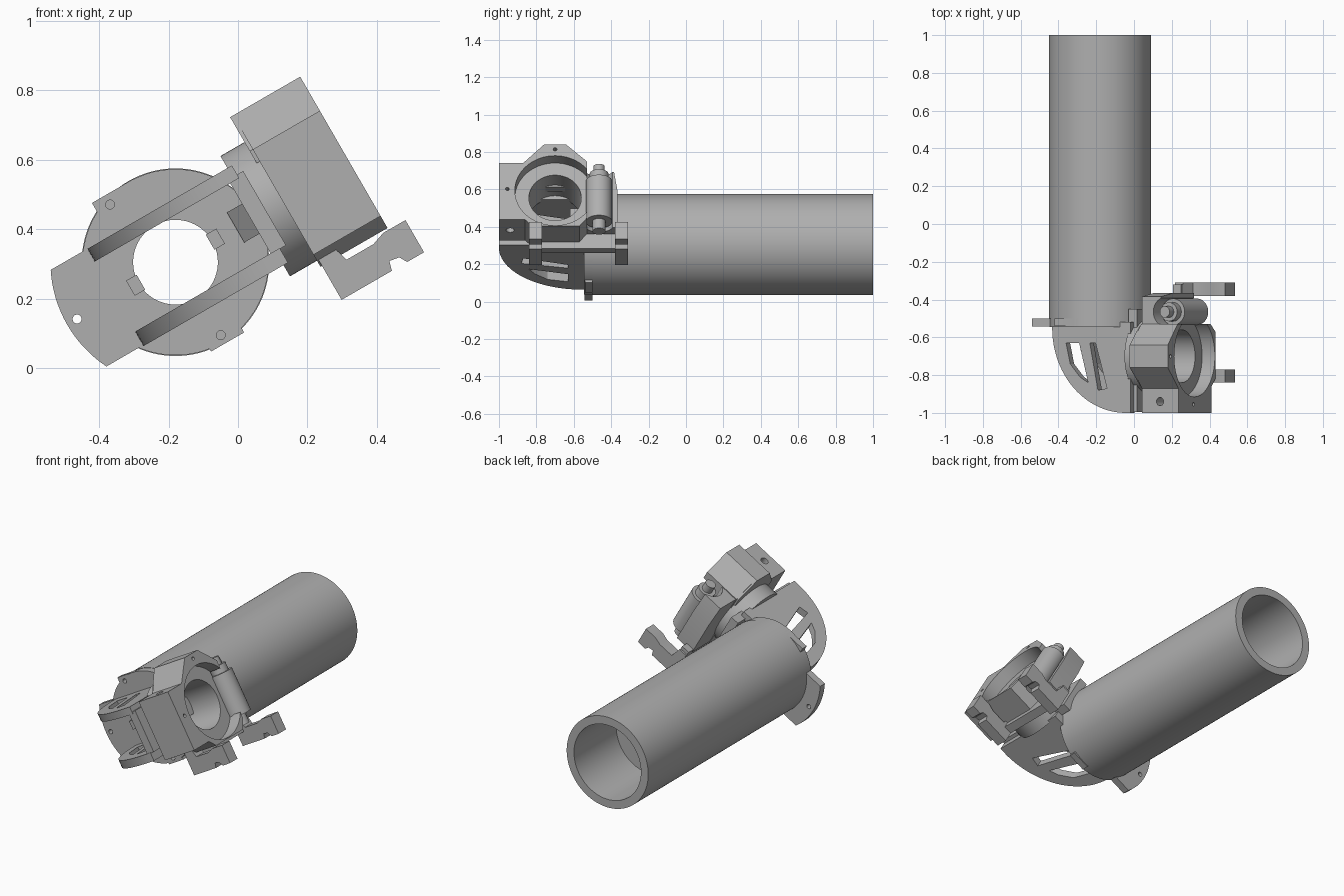
import bpy, bmesh, math
from mathutils import Matrix, Vector

old = bpy.data.objects.get("Cube")
if old:
    bpy.data.objects.remove(old, do_unlink=True)

grey = bpy.data.materials.new("mid_grey")
grey.use_nodes = True
COLOUR = (0.43, 0.43, 0.43, 1)
grey.diffuse_color = COLOUR
grey.node_tree.nodes["Principled BSDF"].inputs["Base Color"].default_value = COLOUR

# Everything is laid out around the tube axis in a frame tilted 30 degrees:
# u points to the eyepiece side, y along the tube, v across the rails
FRAME = Matrix.Translation((-0.18, 0, 0.305)) @ Matrix.Rotation(math.radians(-30), 4, 'Y')
PLACE = {
    'u': lambda p, t: (t, p[0], p[1]),
    'y': lambda p, t: (p[0], t, p[1]),
    'v': lambda p, t: (p[0], p[1], t),
}
parts = []


def prism(name, axis, outline, a, b):
    """Extrude a 2D outline along one axis of the tilted frame."""
    bm = bmesh.new()
    lo, hi = ([bm.verts.new(FRAME @ Vector(PLACE[axis](p, t))) for p in outline] for t in (a, b))
    bm.faces.new(lo)
    bm.faces.new(hi)
    for i in range(len(lo)):
        j = (i + 1) % len(lo)
        bm.faces.new((lo[i], lo[j], hi[j], hi[i]))
    bmesh.ops.recalc_face_normals(bm, faces=bm.faces)
    mesh = bpy.data.meshes.new(name)
    bm.to_mesh(mesh)
    bm.free()
    mesh.materials.append(grey)
    ob = bpy.data.objects.new(name, mesh)
    bpy.context.collection.objects.link(ob)
    parts.append(ob)
    return ob


def arc(c, r, start=0, end=360, n=64):
    full = end - start == 360
    steps = [math.radians(start + (end - start) * i / n) for i in range(n if full else n + 1)]
    return [(c[0] + r * math.cos(t), c[1] + r * math.sin(t)) for t in steps]


def cyl(name, axis, c, r, a, b, n=64):
    return prism(name, axis, arc(c, r, n=n), a, b)


def box(name, u, y, v):
    return prism(name, 'v', [(u[0], y[0]), (u[1], y[0]), (u[1], y[1]), (u[0], y[1])], *v)


def combine(ob, operation, *others):
    """Apply boolean operations and discard the helper solids."""
    for other in others:
        other.hide_render = True
        mod = ob.modifiers.new("solid", 'BOOLEAN')
        mod.operation = operation
        mod.solver = 'EXACT'
        mod.object = other
    deps = bpy.context.evaluated_depsgraph_get()
    mesh = bpy.data.meshes.new_from_object(ob.evaluated_get(deps))
    ob.modifiers.clear()
    ob.data = mesh
    for other in others:
        parts.remove(other)
        bpy.data.objects.remove(other, do_unlink=True)


AXIS = (0, 0)
PORT = (-0.7, 0)

# Main tube with a stepped bore
tube = cyl("main_tube", 'y', AXIS, 0.27, -0.5, 1.0, 96)
combine(tube, 'DIFFERENCE', cyl("wide_bore", 'y', AXIS, 0.222, 0.6, 1.1),
        cyl("narrow_bore", 'y', AXIS, 0.122, -0.7, 0.7))

# Mounting plate on the tube end, with ears and screw holes
plate = cyl("tube_plate", 'y', AXIS, 0.268, -0.545, -0.497)
left_ear = arc(AXIS, 0.36, 153.5, 206.5, 16) + [(0, -0.16), (0, 0.16)]
combine(plate, 'UNION', prism("left_ear", 'y', left_ear, -0.543, -0.499),
        box("upper_ear", (-0.123, 0.016), (-0.541, -0.501), (0.1, 0.268)),
        box("lower_ear", (-0.04, 0.07), (-0.541, -0.501), (-0.274, -0.1)))
holes = [cyl("screw_hole", 'y', c, 0.013, -0.7, -0.3, 16)
         for c in ((-0.327, 0), (-0.08, 0.238), (0.008, -0.247), (0.245, 0))]
combine(plate, 'DIFFERENCE', cyl("plate_bore", 'y', AXIS, 0.122, -0.7, -0.3), *holes)

# Locating tabs beside the plate bore
for side, u in (("left", (-0.15, -0.115)), ("right", (0.115, 0.15))):
    box(side + "_tab", u, (-0.57, -0.54), (-0.025, 0.025))

# Two curved elbow rails with windows
elbow = arc((0.25, -0.55), 0.45, 180, 270, 24) + [(0.28, -1.0), (0.28, -0.52), (-0.2, -0.52)]
windows = [
    [(-0.115, -0.63), (-0.035, -0.63), (0.02, -0.84), (-0.03, -0.81), (-0.09, -0.74)],
    [(0.03, -0.63), (0.065, -0.63), (0.135, -0.87), (0.08, -0.88)],
]
for name, a, b in (("upper_rail", 0.118, 0.16), ("lower_rail", -0.163, -0.115)):
    rail = prism(name, 'v', elbow, a, b)
    combine(rail, 'DIFFERENCE', *[prism("window", 'v', w, a - 0.1, b + 0.1) for w in windows])

# Elbow end plate and round flange behind the eyepiece holder
end_plate = box("elbow_end_plate", (0.25, 0.3), (-0.995, -0.45), (-0.117, 0.13))
combine(end_plate, 'DIFFERENCE', cyl("end_bore", 'u', PORT, 0.142, 0.1, 0.5))
flange = cyl("round_flange", 'u', PORT, 0.2, 0.265, 0.36)
combine(flange, 'DIFFERENCE', cyl("flange_bore", 'u', PORT, 0.14, 0.1, 0.5))
bracket = prism("corner_bracket", 'v', [(0.2, -0.5), (0.2, -0.56), (0.26, -0.62), (0.3, -0.62),
                                        (0.3, -0.5)], -0.05, 0.05)

# Eyepiece holder body: angular block with bore, recess and screw holes
outline = [(-1, -0.18), (-1, 0.17), (-0.87, 0.17), (-0.76, 0.283), (-0.64, 0.283), (-0.53, 0.18),
           (-0.53, -0.17), (-0.57, -0.22), (-0.82, -0.22), (-0.86, -0.18)]
body = prism("eyepiece_body", 'u', outline, 0.355, 0.578)
combine(body, 'DIFFERENCE', cyl("body_bore", 'u', PORT, 0.14, 0.2, 0.7),
        cyl("recess", 'u', PORT, 0.215, 0.5, 0.7),
        cyl("clamp_hole", 'v', (0.465, -0.94), 0.022, -0.4, 0.4, 20),
        *[cyl("face_hole", 'u', c, 0.01, 0.5, 0.7, 12)
          for c in ((-0.955, 0.01), (-0.7, 0.255))])
rear_rim = prism("rear_rim", 'u', [(-0.86, 0.17), (-0.76, 0.283), (-0.64, 0.283), (-0.54, 0.18),
                                   (-0.54, 0.23 - 0.1), (-0.86, 0.13)], 0.345, 0.393)

# Drive cheek with a knob standing in front of it
cheek = prism("drive_cheek", 'u', [(-0.54, -0.17), (-0.54, 0.175), (-0.385, 0.175), (-0.365, 0.05),
                                   (-0.365, -0.17)], 0.358, 0.475)
pocket = cyl("knob_pocket", 'v', (0.505, -0.465), 0.078, -0.4, 0.4)
combine(cheek, 'DIFFERENCE', pocket)
for name, r, a, b in (("knob_body", 0.07, -0.15, 0.1), ("knob_collar", 0.05, 0.09, 0.145),
                      ("knob_tip", 0.03, 0.14, 0.19), ("knob_shaft", 0.035, -0.21, -0.14)):
    cyl(name, 'v', (0.505, -0.465), r, a, b, 40)

# Base bar and two notched mounting feet
box("base_bar", (0.36, 0.41), (-0.83, -0.32), (-0.26, -0.15))
foot = [(0.36, -0.333), (0.527, -0.333), (0.535, -0.305), (0.565, -0.31), (0.578, -0.333),
        (0.634, -0.333), (0.634, -0.226), (0.56, -0.226), (0.52, -0.24), (0.43, -0.24),
        (0.41, -0.17), (0.36, -0.17)]
for name, y in (("front_foot", -0.84), ("rear_foot", -0.38)):
    prism(name, 'y', foot, y, y + 0.07)

# Smooth the round surfaces, keep corners crisp
bpy.ops.object.select_all(action='DESELECT')
for ob in parts:
    ob.select_set(True)
bpy.context.view_layer.objects.active = tube
bpy.ops.object.shade_smooth_by_angle(angle=math.radians(25))
